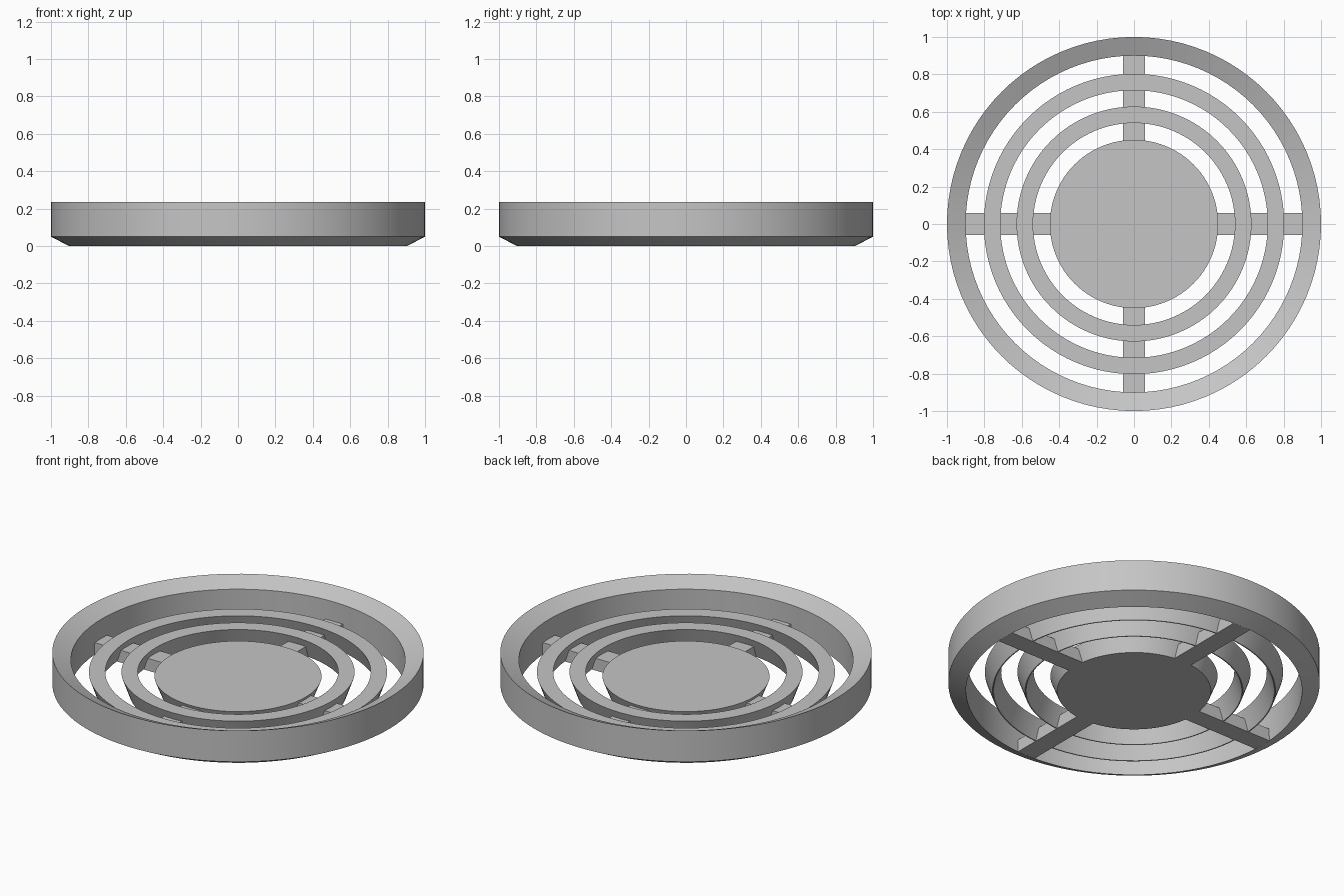
import bpy, bmesh, math

SEGMENTS = 96

cube = bpy.data.objects.get("Cube")
if cube:
    bpy.data.objects.remove(cube, do_unlink=True)

grey = bpy.data.materials.new("metal_grey")
grey.use_nodes = True
colour = (0.56, 0.56, 0.56, 1)
grey.diffuse_color = colour
grey.node_tree.nodes["Principled BSDF"].inputs["Base Color"].default_value = colour


def finish(name, bm):
    """Turn a bmesh into a named, smooth-shaded grey object."""
    bmesh.ops.recalc_face_normals(bm, faces=bm.faces)
    mesh = bpy.data.meshes.new(name)
    bm.to_mesh(mesh)
    bm.free()
    mesh.materials.append(grey)
    obj = bpy.data.objects.new(name, mesh)
    bpy.context.collection.objects.link(obj)
    bpy.ops.object.select_all(action="DESELECT")
    obj.select_set(True)
    bpy.context.view_layer.objects.active = obj
    bpy.ops.object.shade_smooth_by_angle(angle=math.radians(20))
    return obj


def ring(name, section):
    """Revolve a closed (radius, height) section about z."""
    bm = bmesh.new()
    loops = []
    for i in range(SEGMENTS):
        a = 2 * math.pi * i / SEGMENTS
        loops.append([bm.verts.new((r * math.cos(a), r * math.sin(a), z)) for r, z in section])
    n = len(section)
    for i in range(SEGMENTS):
        here, there = loops[i], loops[(i + 1) % SEGMENTS]
        for j in range(n):
            k = (j + 1) % n
            bm.faces.new((here[j], there[j], there[k], here[k]))
    return finish(name, bm)


# Outer rim: top slopes in, underside is chamfered
ring("outer_rim", [(1, 0.05), (1, 0.235), (0.9, 0.19), (0.905, 0)])

# Wedge-section grille rings
for name, inner, outer in (("large_ring", 0.715, 0.803), ("small_ring", 0.54, 0.628)):
    mid = (inner + outer) / 2
    ring(name, [(outer, 0.118), (inner, 0.118), (mid - 0.003, 0.002), (mid + 0.003, 0.002)])

# Tapered centre disc
bm = bmesh.new()
bmesh.ops.create_cone(bm, cap_ends=True, segments=SEGMENTS, radius1=0.414, radius2=0.45, depth=0.092)
bmesh.ops.translate(bm, verts=bm.verts, vec=(0, 0, 0.046))
finish("centre_disc", bm)

# Four spokes from the disc to the rim
for i, side in enumerate(("left", "back", "right", "front")):
    bm = bmesh.new()
    bmesh.ops.create_cube(bm, size=1)
    bmesh.ops.scale(bm, verts=bm.verts, vec=(0.525, 0.115, 0.073))
    bmesh.ops.translate(bm, verts=bm.verts, vec=(0.6425, 0, 0.0365))
    spoke = finish(side + "_spoke", bm)
    spoke.rotation_euler.z = i * math.pi / 2
